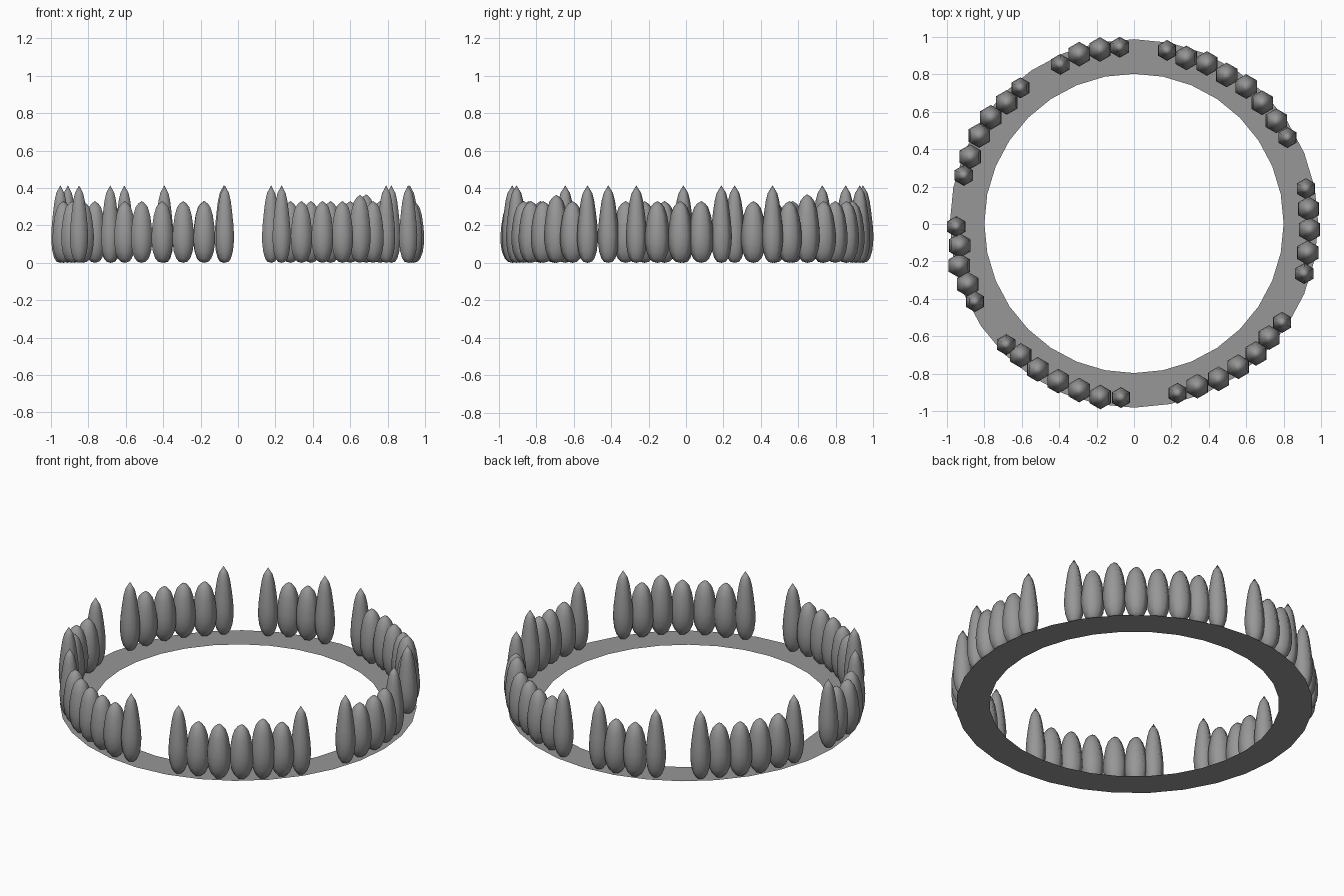
import bpy, bmesh
from math import cos, sin, pi

if "Cube" in bpy.data.objects:
    bpy.data.objects.remove(bpy.data.objects["Cube"])

# dark grey for every part
grey = bpy.data.materials.new("dark_grey")
grey.diffuse_color = (0.31, 0.31, 0.31, 1)
grey.use_nodes = True
grey.node_tree.nodes["Principled BSDF"].inputs["Base Color"].default_value = grey.diffuse_color

# flat base ring
RING_SIDES = 32
bm = bmesh.new()
loops = [[bm.verts.new((r * cos(2 * pi * i / RING_SIDES), r * sin(2 * pi * i / RING_SIDES) + 0.003, 0.002))
          for i in range(RING_SIDES)] for r in (0.80, 0.985)]
for i in range(RING_SIDES):
    j = (i + 1) % RING_SIDES
    bm.faces.new((loops[0][i], loops[1][i], loops[1][j], loops[0][j]))
mesh = bpy.data.meshes.new("base_ring")
bm.to_mesh(mesh)
bm.free()
mesh.materials.append(grey)
bpy.context.collection.objects.link(bpy.data.objects.new("base_ring", mesh))

# stake profiles: (height fraction, radius fraction)
SHORT = [(.02, .4), (.07, .65), (.18, .88), (.32, .99), (.45, 1), (.6, .93),
         (.77, .79), (.9, .57), (.96, .32)]
TALL = [(.015, .42), (.06, .67), (.15, .88), (.26, .98), (.36, 1), (.5, .93),
        (.66, .79), (.8, .64), (.9, .45)]


def stake_mesh(name, profile, radius, height):
    """Six-sided tapered stake, closed to a point at both ends."""
    bm = bmesh.new()
    rings = [[bm.verts.new((radius * f * cos(pi / 6 + k * pi / 3),
                            radius * f * sin(pi / 6 + k * pi / 3), height * h))
              for k in range(6)] for h, f in profile]
    foot, tip = bm.verts.new((0, 0, 0)), bm.verts.new((0, 0, height))
    for k in range(6):
        n = (k + 1) % 6
        for lo, hi in zip(rings, rings[1:]):
            bm.faces.new((lo[k], lo[n], hi[n], hi[k]))
        bm.faces.new((foot, rings[0][n], rings[0][k]))
        bm.faces.new((tip, rings[-1][k], rings[-1][n]))
    for f in bm.faces:
        f.smooth = True
    me = bpy.data.meshes.new(name)
    bm.to_mesh(me)
    bm.free()
    me.materials.append(grey)
    return me


short = stake_mesh("short_stake", SHORT, 0.066, 0.33)
tall = stake_mesh("tall_stake", TALL, 0.056, 0.414)

# groups of stakes with a tall stake at each end
GROUPS = [
    [(.177, .928), (.28, .888), (.39, .858), (.495, .797), (.60, .735), (.685, .648), (.76, .552), (.82, .462)],
    [(.919, .189), (.933, .081), (.938, -.03), (.928, -.153), (.91, -.265)],
    [(.792, -.526), (.722, -.607), (.652, -.692), (.558, -.763), (.452, -.828), (.339, -.867), (.233, -.905)],
    [(-.07, -.928), (-.18, -.925), (-.293, -.888), (-.405, -.84), (-.515, -.777), (-.605, -.703), (-.683, -.645)],
    [(-.85, -.415), (-.888, -.322), (-.934, -.222), (-.932, -.115), (-.95, -.014)],
    [(-.91, .26), (-.875, .36), (-.828, .473), (-.765, .57), (-.68, .65), (-.607, .728)],
    [(-.394, .853), (-.293, .908), (-.182, .933), (-.076, .945)],
]
STRETCH = {(0, 5): 1.11, (2, 2): 1.1}   # two slightly taller inner stakes
for g, group in enumerate(GROUPS):
    for i, (x, y) in enumerate(group):
        end = i in (0, len(group) - 1)
        ob = bpy.data.objects.new("tall_stake" if end else "short_stake", tall if end else short)
        ob.location = (x, y, 0)
        ob.scale.z = STRETCH.get((g, i), 1)
        bpy.context.collection.objects.link(ob)
